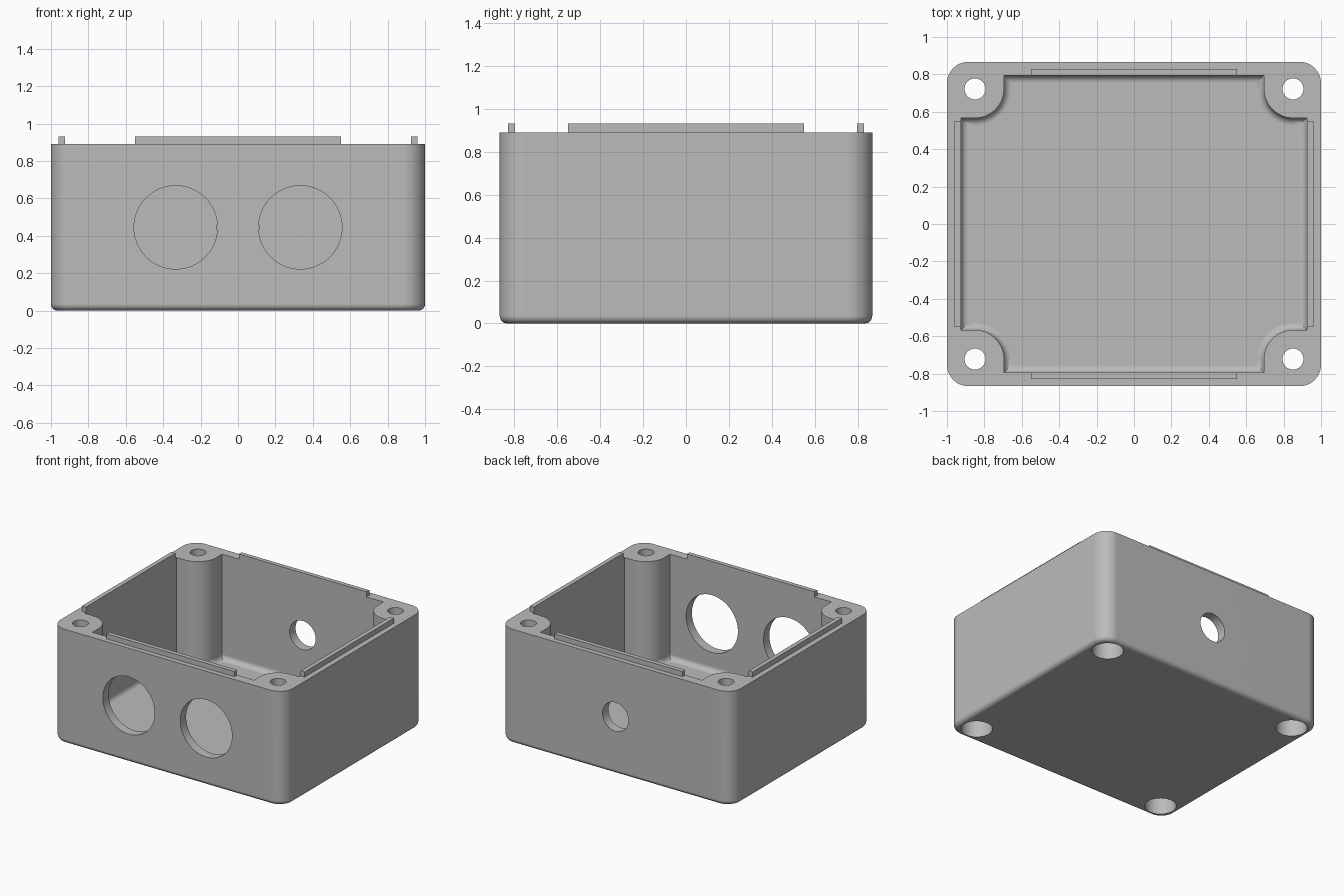
import bpy, bmesh
from math import cos, sin, pi
from mathutils import Matrix, Vector

old = bpy.data.objects.get("Cube")
if old:
    bpy.data.objects.remove(old, do_unlink=True)

W, D, H = 1.0, 0.867, 0.89          # outer half width, half depth, height
IW, ID, FLOOR = 0.925, 0.795, 0.075  # cavity half sizes and floor level
PX, PY, PR = 0.85, 0.722, 0.155      # corner post centre and radius
LIP, LIP_TOP = 0.55, 0.93            # lip half length and top

grey = bpy.data.materials.new("plain grey")
grey.use_nodes = True
grey.diffuse_color = (0.5, 0.5, 0.5, 1)
grey.node_tree.nodes["Principled BSDF"].inputs["Base Color"].default_value = (0.5, 0.5, 0.5, 1)


def make_object(name, bm):
    bmesh.ops.recalc_face_normals(bm, faces=bm.faces)
    mesh = bpy.data.meshes.new(name)
    bm.to_mesh(mesh)
    bm.free()
    mesh.materials.append(grey)
    obj = bpy.data.objects.new(name, mesh)
    bpy.context.collection.objects.link(obj)
    return obj


def arc(cx, cy, r, start, end, steps=14):
    angles = [start + (end - start) * i / steps for i in range(steps + 1)]
    return [(cx + r * cos(a), cy + r * sin(a)) for a in angles]


def four_corners(quarter):
    """Repeat an outline of the +x +y corner, listed counter-clockwise, in all corners."""
    def flip(sx, sy):
        return [(x * sx, y * sy) for x, y in quarter]
    return quarter + flip(-1, 1)[::-1] + flip(-1, -1) + flip(1, -1)[::-1]


def prism(name, outline, z0, z1, fillet):
    """Extrude an outline upward and round its bottom rim."""
    bm = bmesh.new()
    base = bm.faces.new([bm.verts.new((x, y, z0)) for x, y in outline])
    top = bmesh.ops.extrude_face_region(bm, geom=[base], use_keep_orig=True)["geom"]
    bmesh.ops.translate(bm, vec=(0, 0, z1 - z0),
                        verts=[g for g in top if isinstance(g, bmesh.types.BMVert)])
    bmesh.ops.recalc_face_normals(bm, faces=bm.faces)
    rim = [e for e in bm.edges if all(abs(v.co.z - z0) < 1e-5 for v in e.verts)]
    bmesh.ops.bevel(bm, geom=rim, offset=fillet, segments=5, profile=0.5,
                    affect='EDGES', clamp_overlap=False)
    return make_object(name, bm)


def cylinder(name, centre, r, length, axis='Z'):
    bm = bmesh.new()
    turn = Matrix.Rotation(pi / 2, 4, 'X') if axis == 'Y' else Matrix()
    bmesh.ops.create_cone(bm, cap_ends=True, segments=64, radius1=r, radius2=r, depth=length,
                          matrix=Matrix.Translation(Vector(centre)) @ turn)
    return make_object(name, bm)


def cut(obj, cutter):
    cutter.hide_render = True
    mod = obj.modifiers.new("cut", 'BOOLEAN')
    mod.operation, mod.solver, mod.object = 'DIFFERENCE', 'EXACT', cutter
    bpy.context.view_layer.objects.active = obj
    bpy.ops.object.modifier_apply(modifier=mod.name)
    bpy.data.objects.remove(cutter, do_unlink=True)


# Box shell with rounded corners
R = 0.115
box = prism("box_body", four_corners(arc(W - R, D - R, R, 0, pi / 2)), 0, H, 0.035)

# Cavity that leaves a rounded post in each corner
post = [(IW, PY - PR)] + arc(PX, PY, PR, -pi / 2, -pi) + [(PX - PR, ID)]
cut(box, prism("cavity_cutter", four_corners(post), FLOOR, H + 0.2, 0.04))

# Screw holes through the posts, with wide recesses underneath
for sx in (-1, 1):
    for sy in (-1, 1):
        cut(box, cylinder("screw_cutter", (sx * PX, sy * PY, H / 2), 0.056, 2))
        cut(box, cylinder("recess_cutter", (sx * PX, sy * PY, 0), 0.112, 0.9))

# Two large cable openings in front, one small opening at the back
for x in (-0.333, 0.333):
    cut(box, cylinder("front_opening_cutter", (x, -D, H / 2), 0.223, 0.3, 'Y'))
cut(box, cylinder("back_opening_cutter", (0, D, H / 2), 0.112, 0.3, 'Y'))

# Smooth fillets with crisp edges
bpy.ops.object.select_all(action='DESELECT')
box.select_set(True)
bpy.context.view_layer.objects.active = box
bpy.ops.object.shade_smooth_by_angle(angle=pi / 6)
weighted = box.modifiers.new("weighted normals", 'WEIGHTED_NORMAL')
weighted.keep_sharp = True


# Raised lips along the inner edge of the rim
def lip(name, centre, size):
    bm = bmesh.new()
    bmesh.ops.create_cube(bm, size=1, matrix=Matrix.Translation(Vector(centre))
                          @ Matrix.Diagonal((*size, 1)))
    make_object(name, bm)


T, LH = 0.034, LIP_TOP - H
for side, sx in (("left", 1), ("right", -1)):
    lip(side + "_lip", (sx * (IW + T / 2), 0, H + LH / 2), (T, 2 * LIP, LH))
for side, sy in (("back", 1), ("front", -1)):
    lip(side + "_lip", (0, sy * (ID + T / 2), H + LH / 2), (2 * LIP, T, LH))
